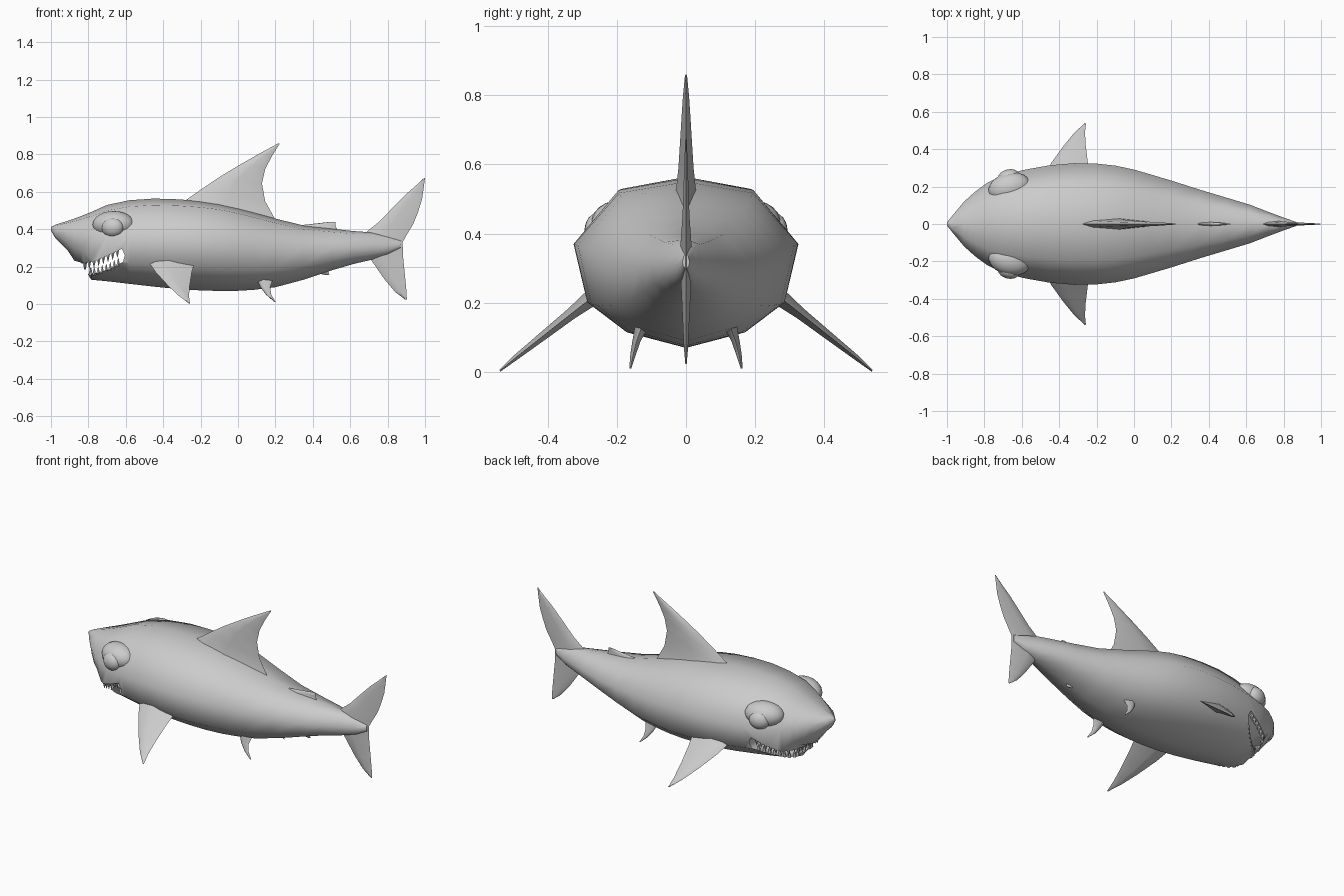
import bpy, bmesh, math
from mathutils import Vector, Matrix

if "Cube" in bpy.data.objects:
    bpy.data.objects.remove(bpy.data.objects["Cube"])

grey = bpy.data.materials.new("shark_grey")
grey.diffuse_color = (0.6, 0.6, 0.6, 1)
grey.use_nodes = True
grey.node_tree.nodes["Principled BSDF"].inputs["Base Color"].default_value = grey.diffuse_color


def finish(bm, name, angle=55):
    bmesh.ops.recalc_face_normals(bm, faces=bm.faces)
    me = bpy.data.meshes.new(name)
    bm.to_mesh(me)
    bm.free()
    ob = bpy.data.objects.new(name, me)
    bpy.context.collection.objects.link(ob)
    me.materials.append(grey)
    smooth(ob, angle)
    return ob


def smooth(ob, angle):
    bpy.ops.object.select_all(action='DESELECT')
    bpy.context.view_layer.objects.active = ob
    ob.select_set(True)
    bpy.ops.object.shade_smooth_by_angle(angle=math.radians(angle))


def loft(rings, name, angle=55):
    bm = bmesh.new()
    loops = [[bm.verts.new(p) for p in ring] for ring in rings]
    n = len(loops[0])
    for a, b in zip(loops, loops[1:]):
        for i in range(n):
            j = (i + 1) % n
            bm.faces.new((a[i], a[j], b[j], b[i]))
    bm.faces.new(loops[0])
    bm.faces.new(loops[-1])
    return finish(bm, name, angle)


# Body stations: x, top z, widest z, bottom z, half width
ROWS = [
    (-1.0, .412, .405, .392, .008), (-.975, .425, .395, .35, .04),
    (-.91, .445, .385, .285, .118), (-.875, .457, .378, .232, .15),
    (-.84, .47, .373, .222, .18), (-.785, .492, .37, .13, .22),
    (-.70, .53, .367, .122, .262), (-.58, .555, .367, .108, .291),
    (-.45, .564, .37, .093, .314), (-.32, .56, .37, .08, .325),
    (-.2, .55, .37, .073, .323), (-.1, .536, .365, .07, .312),
    (.0, .513, .355, .071, .291), (.085, .49, .343, .076, .266),
    (.2, .457, .328, .09, .232), (.35, .42, .312, .13, .184),
    (.5, .403, .305, .18, .139), (.62, .39, .31, .215, .103),
    (.72, .383, .31, .238, .064), (.8, .365, .31, .262, .034),
    (.87, .34, .32, .30, .01)]


def half_section(row):
    x, zt, zm, zb, w = row
    up, dn = zt - zm, zm - zb
    return [(0, zt), (.6 * w, zm + .82 * up), (w, zm),
            (.88 * w, zm - .57 * dn), (.54 * w, zm - .85 * dn), (0, zb)]


def half_width(x, z):
    for a, b in zip(ROWS, ROWS[1:]):
        if a[0] <= x <= b[0]:
            t = (x - a[0]) / (b[0] - a[0])
            pts = half_section([p + (q - p) * t for p, q in zip(a, b)])
            for (y0, z0), (y1, z1) in zip(pts, pts[1:]):
                if z1 <= z <= z0:
                    return y0 + (y1 - y0) * (z0 - z) / (z0 - z1)
    return 0


rings = []
for r in ROWS:
    h = half_section(r)
    rings.append([(r[0], y, z) for y, z in h] + [(r[0], -y, z) for y, z in h[-2:0:-1]])
body = loft(rings, "body")

# Mouth opening cut through both cheeks
UPPER = [(-.82, .217), (-.76, .232), (-.69, .262), (-.62, .295)]
LOWER = [(-.79, .160), (-.74, .168), (-.69, .185), (-.615, .225)]
outline = [(-1.1, .215)] + UPPER + [(-.605, .26)] + LOWER[::-1] + [(-1.1, .157)]
cutter = loft([[(x, y, z) for x, z in outline] for y in (-.5, .5)], "mouth_cutter")
mod = body.modifiers.new("mouth", 'BOOLEAN')
mod.operation = 'DIFFERENCE'
mod.solver = 'EXACT'
mod.object = cutter
bpy.ops.object.select_all(action='DESELECT')
bpy.context.view_layer.objects.active = body
body.select_set(True)
bpy.ops.object.modifier_apply(modifier="mouth")
bpy.data.objects.remove(cutter)
smooth(body, 55)


# Teeth along both lips
def lip_z(lip, x):
    for (x0, z0), (x1, z1) in zip(lip, lip[1:]):
        if x0 <= x <= x1:
            return z0 + (z1 - z0) * (x - x0) / (x1 - x0)


def teeth(lip, name, down, count=8):
    bm = bmesh.new()
    x0, x1 = lip[0][0], lip[-1][0] - .025
    spots = []
    for s in (-1, 1):
        for i in range(count):
            x = x0 + (x1 - x0) * i / (count - 1)
            z = lip_z(lip, x)
            spots.append((x, s * max(half_width(x, z) - .014, .02), z))
        for y in (.016, .05, .08):
            spots.append((x0 + .004, s * y, lip[0][1]))
    d = -1 if down else 1
    for x, y, z in spots:
        m = Matrix.Translation((x, y, z + d * .014))
        if down:
            m = m @ Matrix.Rotation(math.pi, 4, 'X')
        bmesh.ops.create_cone(bm, cap_ends=True, segments=6, radius1=.012,
                              radius2=0.001, depth=.042, matrix=m)
    finish(bm, name, 40)


teeth(UPPER, "upper_teeth", True)
teeth(LOWER, "lower_teeth", False)


# Eyes and raised sockets
def ball(name, center, radii, turn):
    bm = bmesh.new()
    m = (Matrix.Translation(center) @ Matrix.Rotation(turn, 4, 'Z')
         @ Matrix.Diagonal((*radii, 1)))
    bmesh.ops.create_uvsphere(bm, u_segments=20, v_segments=12, radius=1, matrix=m)
    finish(bm, name, 60)


for s, side in ((-1, "right"), (1, "left")):
    ball(side + "_eye_socket", (-.665, s * .192, .425), (.115, .082, .072), s * .25)
    ball(side + "_eye", (-.67, s * .25, .41), (.06, .042, .052), s * .25)


# Fins: rows of (leading point, trailing point, half thickness) with lens sections
def fin(name, rows, normal=(0, 1, 0)):
    n = Vector(normal).normalized()
    rings = []
    for le, te, t in rows:
        le, te = Vector(le), Vector(te)
        a, b = le.lerp(te, .12), le.lerp(te, .42)
        rings.append([le, a + n * t * .6, b + n * t, te, b - n * t, a - n * t * .6])
    loft(rings, name, 70)


def upright(name, rows):
    # Rows: leading x, leading z, trailing x, trailing z, half thickness
    fin(name, [((a, 0, b), (c, 0, d), t) for a, b, c, d, t in rows])


upright("dorsal_fin", [
    (-.33, .50, .24, .41, .05), (-.28, .555, .195, .46, .03),
    (-.19, .618, .145, .55, .022), (-.09, .685, .128, .645, .017),
    (.01, .745, .145, .72, .013), (.11, .802, .178, .785, .009),
    (.217, .86, .222, .856, .003)])
upright("second_dorsal_fin", [
    (.28, .39, .58, .37, .016), (.32, .42, .53, .40, .01),
    (.42, .431, .52, .42, .007), (.50, .44, .522, .438, .003)])
upright("anal_fin", [
    (.36, .20, .52, .22, .016), (.42, .165, .48, .185, .008),
    (.47, .155, .489, .157, .003)])
upright("tail_fin", [
    (.994, .673, 1.0, .676, .002), (.945, .628, .993, .622, .004),
    (.89, .58, .984, .56, .006), (.82, .508, .962, .49, .008),
    (.755, .44, .938, .43, .011), (.69, .388, .905, .375, .015),
    (.68, .32, .88, .33, .018), (.71, .238, .883, .25, .014),
    (.785, .13, .894, .14, .009), (.84, .065, .90, .075, .006),
    (.895, .023, .903, .024, .002)])

for s, side in ((-1, "right"), (1, "left")):
    # Rows: y, z, leading x, trailing x, half thickness
    pectoral = [(.2, .27, -.49, -.2, .035), (.275, .213, -.47, -.235, .024),
                (.33, .17, -.44, -.247, .017), (.42, .099, -.375, -.258, .012),
                (.49, .044, -.317, -.262, .008), (.538, .004, -.264, -.257, .003)]
    fin(side + "_pectoral_fin", [((a, s * y, z), (b, s * y, z), t)
                                 for y, z, a, b, t in pectoral], (0, s * .62, .78))
    pelvic = [(.105, .18, .07, .22, .035), (.128, .13, .1, .185, .02),
              (.143, .09, .12, .172, .012), (.153, .05, .15, .178, .008),
              (.161, .011, .195, .202, .003)]
    fin(side + "_pelvic_fin", [((a, s * y, z), (b, s * y, z), t)
                               for y, z, a, b, t in pelvic])
